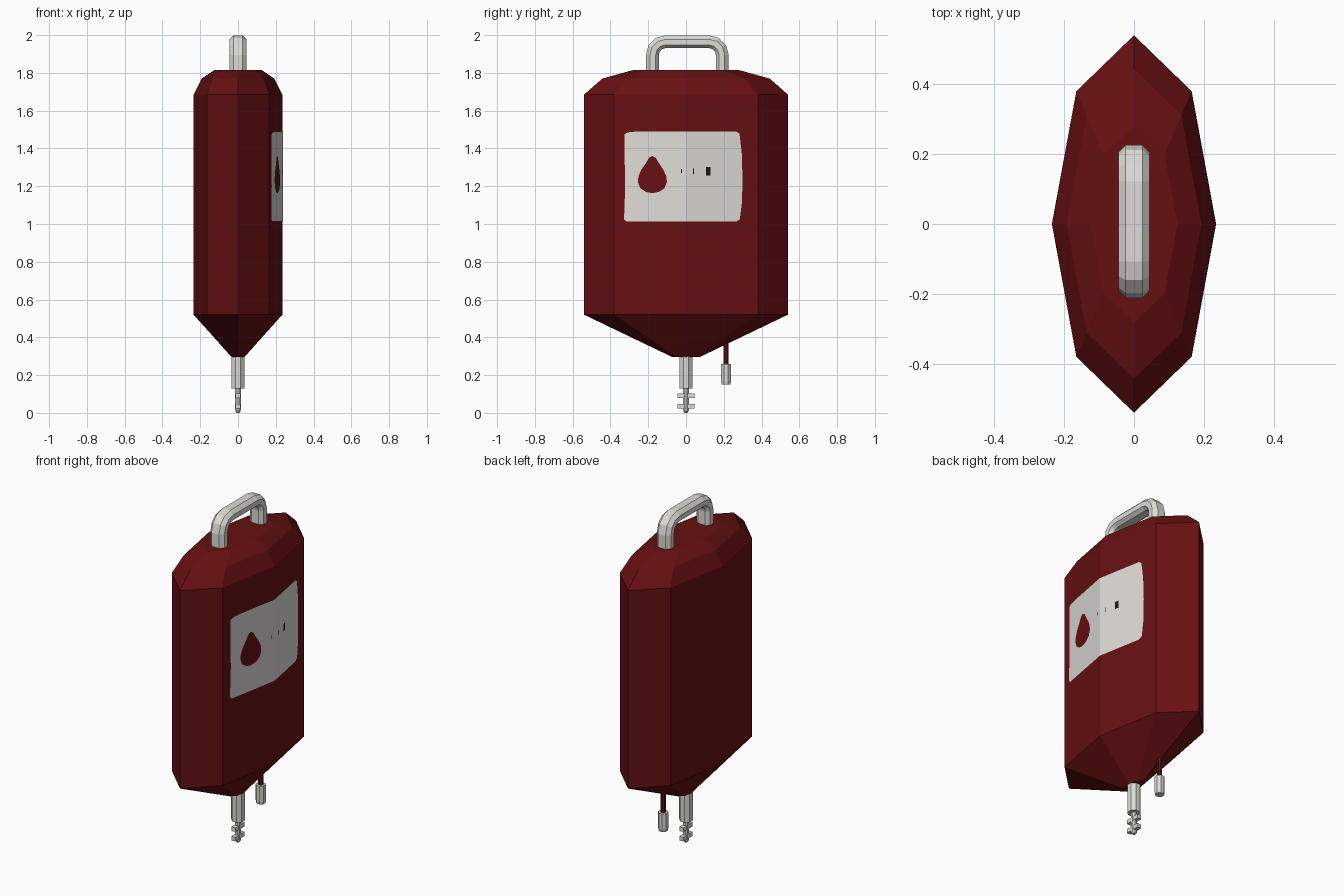
import bpy, bmesh, math
from mathutils import Vector

if "Cube" in bpy.data.objects:
    bpy.data.objects.remove(bpy.data.objects["Cube"])


def material(name, rgb):
    m = bpy.data.materials.new(name)
    m.diffuse_color = (*rgb, 1)
    m.use_nodes = True
    m.node_tree.nodes["Principled BSDF"].inputs["Base Color"].default_value = m.diffuse_color
    return m


RED = material("dark red", (0.135, 0.005, 0.006))
WHITE = material("off white", (0.73, 0.71, 0.67))
BLACK = material("black", (0.012, 0.006, 0.006))


def finish(bm, name, mat, solid=True):
    if solid:
        bmesh.ops.recalc_face_normals(bm, faces=bm.faces)
    me = bpy.data.meshes.new(name)
    bm.to_mesh(me)
    bm.free()
    ob = bpy.data.objects.new(name, me)
    bpy.context.collection.objects.link(ob)
    me.materials.append(mat)
    return ob


def loft(name, rings, mat):
    """Skin a list of equal-length point rings and cap both ends."""
    bm = bmesh.new()
    rows = [[bm.verts.new(p) for p in ring] for ring in rings]
    n = len(rows[0])
    for a, b in zip(rows, rows[1:]):
        for i in range(n):
            j = (i + 1) % n
            bm.faces.new((a[i], a[j], b[j], b[i]))
    bm.faces.new(rows[0])
    bm.faces.new(rows[-1])
    return finish(bm, name, mat)


def post(name, y, profile, mat, sides=8):
    """Upright turned part from (radius, z) pairs."""
    rings = []
    for r, z in profile:
        rings.append([(r * math.cos((i + .5) * math.tau / sides),
                       y + r * math.sin((i + .5) * math.tau / sides), z) for i in range(sides)])
    return loft(name, rings, mat)


def box(name, size, centre, mat):
    rings = [[(centre[0] + sx * size[0] / 2, centre[1] + sy * size[1] / 2, centre[2] + sz * size[2] / 2)
              for sx, sy in ((-1, -1), (1, -1), (1, 1), (-1, 1))] for sz in (-1, 1)]
    return loft(name, rings, mat)


# Bag: flat eight-sided section, funnel below, rounded shoulders above
section = [(0, .54), (-.165, .38), (-.235, 0), (-.165, -.38),
           (0, -.54), (.165, -.38), (.235, 0), (.165, .38)]
levels = [(.15, .14, .297), (1, 1, .52), (1, 1, 1.685), (.82, .82, 1.77), (.53, .52, 1.815)]
loft("bag", [[(x * sx, y * sy, z) for x, y in section] for sx, sy, z in levels], RED)


# Plates that follow the folded right-hand side of the bag
def plate(name, outline, lift, mat):
    bm = bmesh.new()
    f = bm.faces.new([bm.verts.new((0, y, z)) for y, z in outline])
    bmesh.ops.bisect_plane(bm, geom=bm.verts[:] + bm.edges[:] + [f],
                           plane_co=(0, 0, 0), plane_no=(0, 1, 0))
    for v in bm.verts:
        v.co.x = .235 - .07 * abs(v.co.y) / .38 + lift
    bm.normal_update()
    for f in bm.faces:
        if f.normal.x < 0:
            f.normal_flip()
    return finish(bm, name, mat, False)


plate("label", [(-.315, 1.012), (.265, 1.012), (.285, 1.025), (.297, 1.12), (.299, 1.25),
                (.295, 1.38), (.283, 1.478), (.265, 1.49), (-.26, 1.49), (-.31, 1.485),
                (-.325, 1.475), (-.325, 1.35), (-.322, 1.20), (-.328, 1.025)], .003, WHITE)

# Drop symbol: half profile, mirrored
half = [(0, 1.163), (.035, 1.170), (.064, 1.190), (.077, 1.222), (.074, 1.252),
        (.058, 1.288), (.036, 1.320), (.018, 1.350), (0, 1.36)]
plate("drop_symbol", [(-.178 + w, z) for w, z in half]
      + [(-.178 - w, z) for w, z in half[-2:0:-1]], .006, RED)

# Small dark specks on the label
for i, (y, w, h) in enumerate([(-.024, .006, .022), (.04, .006, .028), (.118, .022, .044)]):
    z = 1.28
    plate(f"label_speck_{i + 1}", [(y - w / 2, z - h / 2), (y + w / 2, z - h / 2),
                                   (y + w / 2, z + h / 2), (y - w / 2, z + h / 2)], .006, BLACK)

# Hanging handle: eight-sided section swept along a rounded arch
Y0, Y1, ZT, R = -.176, .19, 1.963, .068
path = [(Y0, 1.78, 0)]
for cy, start in ((Y0 + R, 180), (Y1 - R, 90)):
    for k in range(4):
        a = math.radians(start - 30 * k)
        path.append((cy + R * math.cos(a), ZT - R + R * math.sin(a), start - 30 * k))
path.append((Y1, 1.78, 0))
path[0] = (Y0, 1.78, 180)
oct_section = [(.045, .015), (.024, .036), (-.024, .036), (-.045, .015),
               (-.045, -.015), (-.024, -.032), (.024, -.032), (.045, -.015)]
rings = []
for y, z, deg in path:
    out = Vector((0, math.cos(math.radians(deg)), math.sin(math.radians(deg))))
    rings.append([Vector((u, y, z)) + out * v for u, v in oct_section])
loft("handle", rings, WHITE)

# Outlet port with ribbed spike
post("outlet_port", 0, [(.037, .33), (.037, .13)], WHITE)
post("outlet_spike", 0, [(.016, .14), (.016, .012), (.008, 0)], WHITE)
for i, z in enumerate((.09, .034)):
    box(f"spike_rib_{i + 1}", (.026, .088, .024), (0, 0, z), WHITE)

# Side tube with its cap
post("side_tube", .212, [(.014, .40), (.014, .24)], RED)
post("side_tube_cap", .212, [(.028, .258), (.028, .165), (.025, .15)], WHITE)
